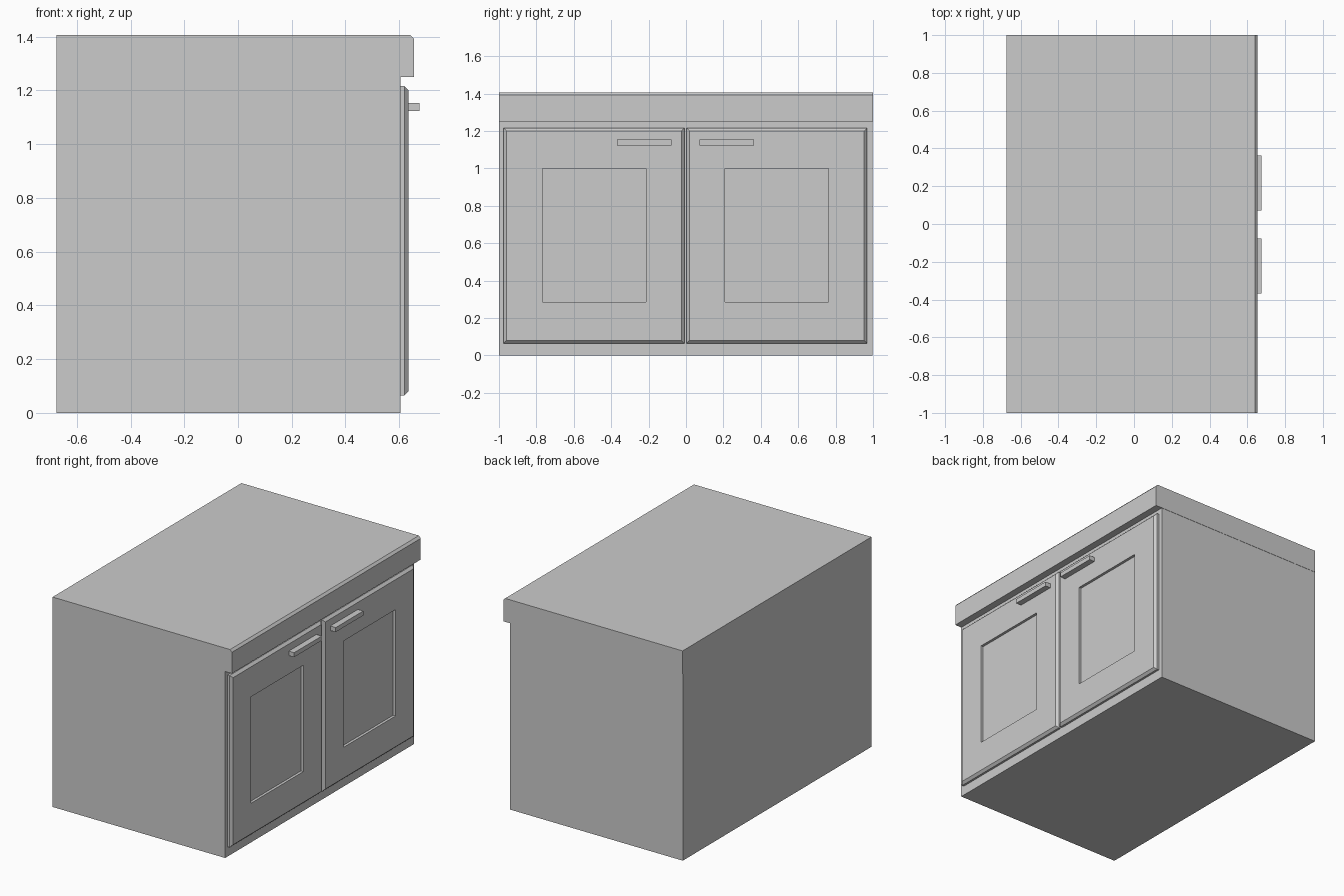
import bpy, bmesh

if "Cube" in bpy.data.objects:
    bpy.data.objects.remove(bpy.data.objects["Cube"])

MID = -0.003  # line between the two doors


def finish(bm, name):
    bmesh.ops.recalc_face_normals(bm, faces=bm.faces[:])
    mesh = bpy.data.meshes.new(name)
    bm.to_mesh(mesh)
    bm.free()
    obj = bpy.data.objects.new(name, mesh)
    bpy.context.collection.objects.link(obj)
    return obj


def box_bm(x, y, z):
    bm = bmesh.new()
    bmesh.ops.create_cube(bm, size=1)
    for v in bm.verts:
        for i, (lo, hi) in enumerate((x, y, z)):
            v.co[i] = hi if v.co[i] > 0 else lo
    return bm


def front_face(bm):
    bm.faces.ensure_lookup_table()
    return max(bm.faces, key=lambda f: f.calc_center_median().x)


def span(side, a, b):
    return tuple(sorted((MID + side * a, MID + side * b)))


def door(name, side):
    bm = box_bm((0.605, 0.635), span(side, 0.006, 0.972), (0.065, 1.217))
    # chamfered outer rim
    bmesh.ops.bevel(bm, geom=list(front_face(bm).edges), offset=0.016,
                    segments=1, affect='EDGES')
    # recessed centre panel
    face = front_face(bm)
    bmesh.ops.inset_individual(bm, faces=[face], thickness=0.15)
    face = front_face_panel(bm)
    mid = face.calc_center_median()
    y = span(side, 0.212, 0.765)
    for v in face.verts:
        v.co.y = y[1] if v.co.y > mid.y else y[0]
        v.co.z = 1.0 if v.co.z > mid.z else 0.287
    new = bmesh.ops.extrude_discrete_faces(bm, faces=[face])['faces'][0]
    for v in new.verts:
        v.co.x -= 0.018
    finish(bm, name)


def front_face_panel(bm):
    flat = [f for f in bm.faces if all(abs(v.co.x - 0.635) < 1e-4 for v in f.verts)]
    # the panel is the only front face that touches no rim vertex
    ys = [v.co.y for f in flat for v in f.verts]
    lo, hi = min(ys), max(ys)
    return next(f for f in flat
                if all(lo + 0.05 < v.co.y < hi - 0.05 for v in f.verts))


# cabinet carcass
finish(box_bm((-0.675, 0.605), (-1, 0.998), (0, 1.25)), "cabinet_body")

# worktop with chamfered front edge, extruded from its profile
bm = bmesh.new()
profile = [(-0.675, 1.25), (0.655, 1.25), (0.655, 1.392), (0.641, 1.407), (-0.675, 1.407)]
face = bm.faces.new([bm.verts.new((x, -1, z)) for x, z in profile])
ext = bmesh.ops.extrude_face_region(bm, geom=[face])
for v in [g for g in ext['geom'] if isinstance(g, bmesh.types.BMVert)]:
    v.co.y = 1
finish(bm, "worktop")

# doors and bar handles
for label, side in (("left", -1), ("right", 1)):
    door(label + "_door", side)
    finish(box_bm((0.63, 0.675), span(side, 0.074, 0.366), (1.124, 1.154)),
           label + "_handle")
